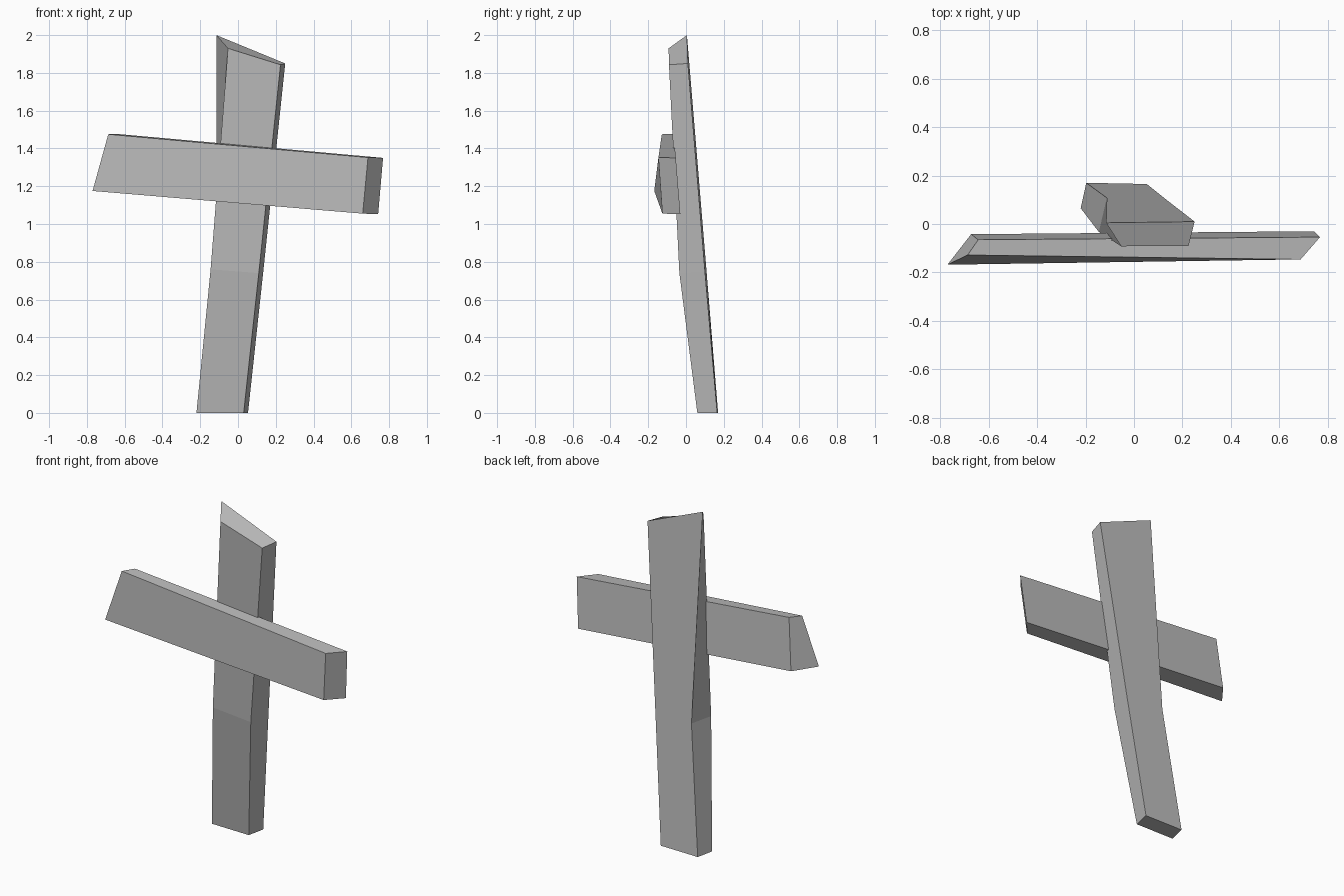
import bpy
import bmesh

cube = bpy.data.objects.get("Cube")
if cube:
    bpy.data.objects.remove(cube, do_unlink=True)

# One plain grey for both planks
grey = bpy.data.materials.new("weathered_grey")
grey.use_nodes = True
colour = (0.5, 0.5, 0.5, 1)
grey.diffuse_color = colour
grey.node_tree.nodes["Principled BSDF"].inputs["Base Color"].default_value = colour


def plank(name, sections):
    """Join four-cornered sections into a closed, flat-shaded plank."""
    bm = bmesh.new()
    rings = [[bm.verts.new(p) for p in section] for section in sections]
    for a, b in zip(rings, rings[1:]):
        for i in range(4):
            j = (i + 1) % 4
            bm.faces.new((a[i], a[j], b[j], b[i]))
    bm.faces.new(rings[0][::-1])
    bm.faces.new(rings[-1])
    bmesh.ops.recalc_face_normals(bm, faces=bm.faces[:])
    mesh = bpy.data.meshes.new(name)
    bm.to_mesh(mesh)
    bm.free()
    mesh.materials.append(grey)
    obj = bpy.data.objects.new(name, mesh)
    bpy.context.collection.objects.link(obj)
    return obj


# Leaning post, bent below the middle and cut at a slant on top
# Corners run: front right, front left, back left, back right
plank("upright_post", [
    [(-0.22, 0.065, 0), (0.03, 0.06, 0), (0.053, 0.165, 0), (-0.197, 0.17, 0)],
    [(-0.145, -0.033, 0.76), (0.11, -0.035, 0.74),
     (0.134, 0.1, 0.75), (-0.112, 0.108, 0.76)],
    [(-0.053, -0.092, 1.93), (0.225, -0.09, 1.843),
     (0.25, 0.01, 1.85), (-0.115, 0.005, 2)],
])

# Tilted crossbar with skewed ends
# Corners run: front bottom, front top, back top, back bottom
plank("crossbar", [
    [(-0.77, -0.168, 1.175), (-0.687, -0.128, 1.475),
     (-0.643, -0.065, 1.477), (-0.672, -0.042, 1.168)],
    [(0.66, -0.125, 1.055), (0.688, -0.146, 1.352),
     (0.768, -0.054, 1.35), (0.742, -0.03, 1.052)],
])
